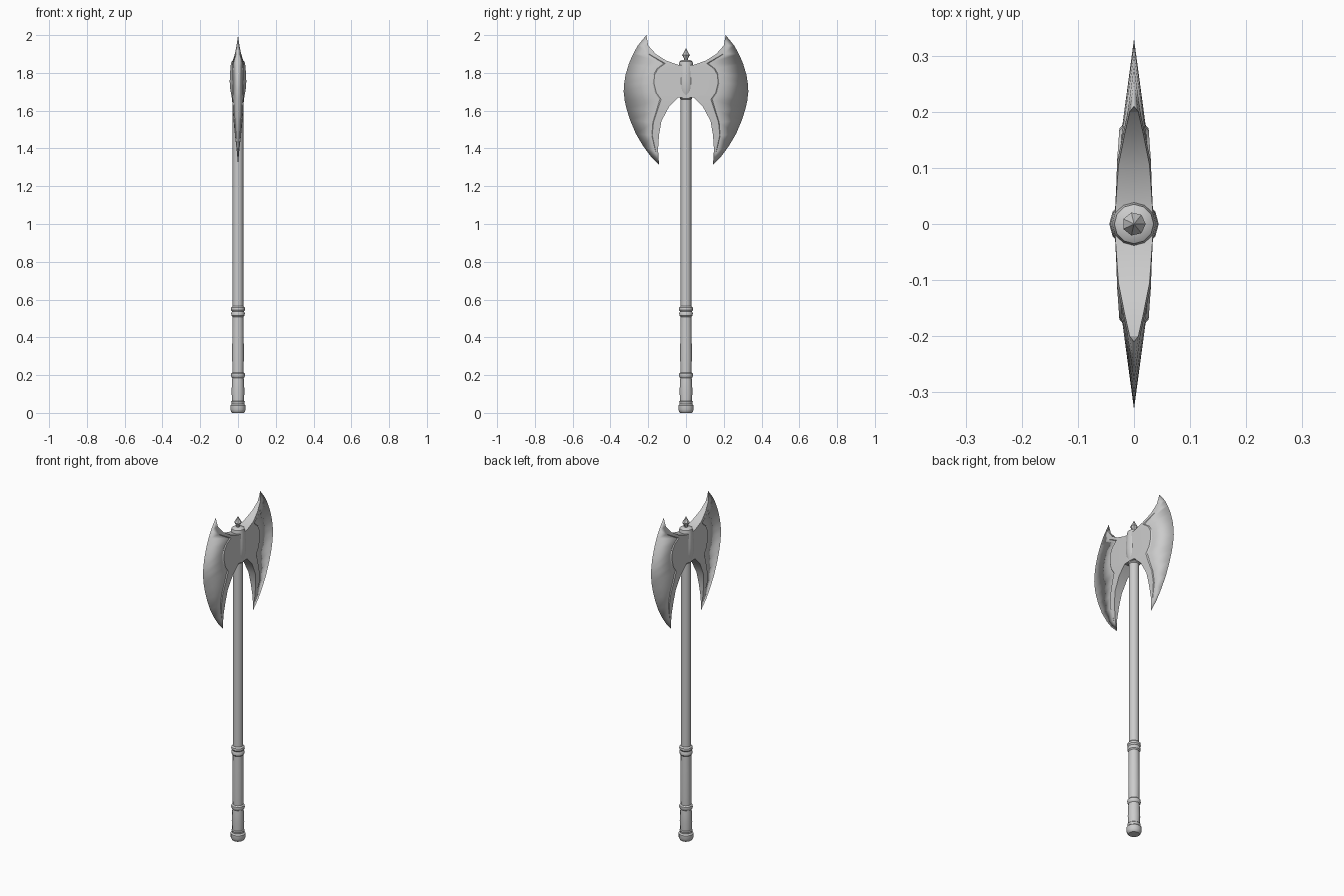
import bpy, bmesh
from math import sin, cos, pi, radians
from mathutils import Vector

cube = bpy.data.objects.get("Cube")
if cube:
    bpy.data.objects.remove(cube, do_unlink=True)

steel = bpy.data.materials.new("plain grey")
steel.use_nodes = True
GREY = (0.6, 0.6, 0.6, 1)
steel.diffuse_color = GREY
steel.node_tree.nodes["Principled BSDF"].inputs["Base Color"].default_value = GREY


def finish(name, bm, angle):
    bmesh.ops.remove_doubles(bm, verts=bm.verts, dist=0.0003)
    mesh = bpy.data.meshes.new(name)
    bm.to_mesh(mesh)
    bm.free()
    obj = bpy.data.objects.new(name, mesh)
    bpy.context.collection.objects.link(obj)
    mesh.materials.append(steel)
    bpy.ops.object.select_all(action='DESELECT')
    obj.select_set(True)
    bpy.context.view_layer.objects.active = obj
    bpy.ops.object.shade_smooth_by_angle(angle=radians(angle))
    return obj


def loft(bm, rows, closed=False):
    """Skin a list of point rows with quads."""
    grid = [[bm.verts.new(p) for p in row] for row in rows]
    for a, b in zip(grid, grid[1:]):
        n = len(a)
        for j in range(n if closed else n - 1):
            k = (j + 1) % n
            bm.faces.new((b[j], b[k], a[k], a[j]))
    return grid


def turned(name, profile, sides=12, angle=35):
    """Revolve (radius, z) pairs, listed from top to bottom."""
    bm = bmesh.new()
    rows = [[(r * cos(2 * pi * i / sides), r * sin(2 * pi * i / sides), z)
             for i in range(sides)] for r, z in profile]
    grid = loft(bm, rows, closed=True)
    bm.faces.new(grid[0])
    bm.faces.new(grid[-1][::-1])
    return finish(name, bm, angle)


# Handle, from the head down to the pommel
turned("shaft", [(.028, 1.72), (.028, .53)])
turned("head_collar", [(.028, 1.685), (.033, 1.68), (.033, 1.665), (.028, 1.66)])
turned("upper_ring", [(.029, .565), (.036, .557), (.037, .545), (.032, .537),
                      (.036, .528), (.035, .515), (.029, .508)])
turned("grip", [(.029, .53), (.03, .42), (.031, .3), (.029, .2)])
turned("lower_ring", [(.029, .215), (.036, .208), (.037, .198), (.034, .188), (.029, .184)])
turned("lower_grip", [(.029, .2), (.032, .165), (.034, .11), (.031, .06), (.031, .05)])
turned("pommel", [(.03, .065), (.036, .06), (.033, .047), (.041, .04),
                  (.041, .018), (.035, .004), (.03, 0)])

# Socket and finial
turned("socket", [(.022, 1.868), (.035, 1.86), (.039, 1.838), (.042, 1.8),
                  (.044, 1.755), (.042, 1.72), (.036, 1.685), (.03, 1.67)])
turned("finial", [(.001, 1.93), (.01, 1.912), (.021, 1.894), (.01, 1.875),
                  (.01, 1.868), (.024, 1.86), (.026, 1.85)], sides=7)

# Blade outline as (y, z): back edge, raised panel edge, cutting edge
BLADE = [
    ((.21, 2.0), None, (.21, 2.0)),
    ((.2, 1.945), None, (.255, 1.945)),
    ((.16, 1.9), None, (.28, 1.9)),
    ((.105, 1.865), (.11, 1.85), (.302, 1.85)),
    ((.04, 1.842), (.148, 1.822), (.32, 1.79)),
    ((0, 1.838), (.166, 1.79), (.328, 1.74)),
    ((0, 1.76), (.17, 1.745), (.33, 1.7)),
    ((0, 1.67), (.157, 1.695), (.324, 1.65)),
    ((.04, 1.67), (.132, 1.66), (.315, 1.61)),
    ((.09, 1.62), (.15, 1.605), (.296, 1.55)),
    ((.13, 1.545), (.172, 1.54), (.265, 1.477)),
    ((.143, 1.47), (.179, 1.47), (.225, 1.41)),
    ((.148, 1.395), None, (.188, 1.36)),
    ((.143, 1.315), None, (.143, 1.315)),
]
bm = bmesh.new()
rows = []
for back, panel, edge in BLADE:
    back, edge = Vector(back), Vector(edge)
    raised = .005 if panel else 0
    panel = Vector(panel) if panel else back.lerp(edge, .3)
    step = panel.lerp(edge, .04)

    def half(p):
        return min(.033 - .07 * p.x, .14 * (edge - p).length)

    rows.append([(0, *back), (half(back) + raised * .4, *back),
                 (half(panel) + raised, *panel), (half(step), *step), (0, *edge)])
loft(bm, rows)
# Drop the hidden faces on the mirror plane
hidden = [f for f in bm.faces if all(v.co.y < .001 for v in f.verts)]
bmesh.ops.delete(bm, geom=hidden, context='FACES')
blade = finish("double_blade", bm, 25)
mirror = blade.modifiers.new("mirror", 'MIRROR')
mirror.use_axis = (True, True, False)
mirror.merge_threshold = .0005
